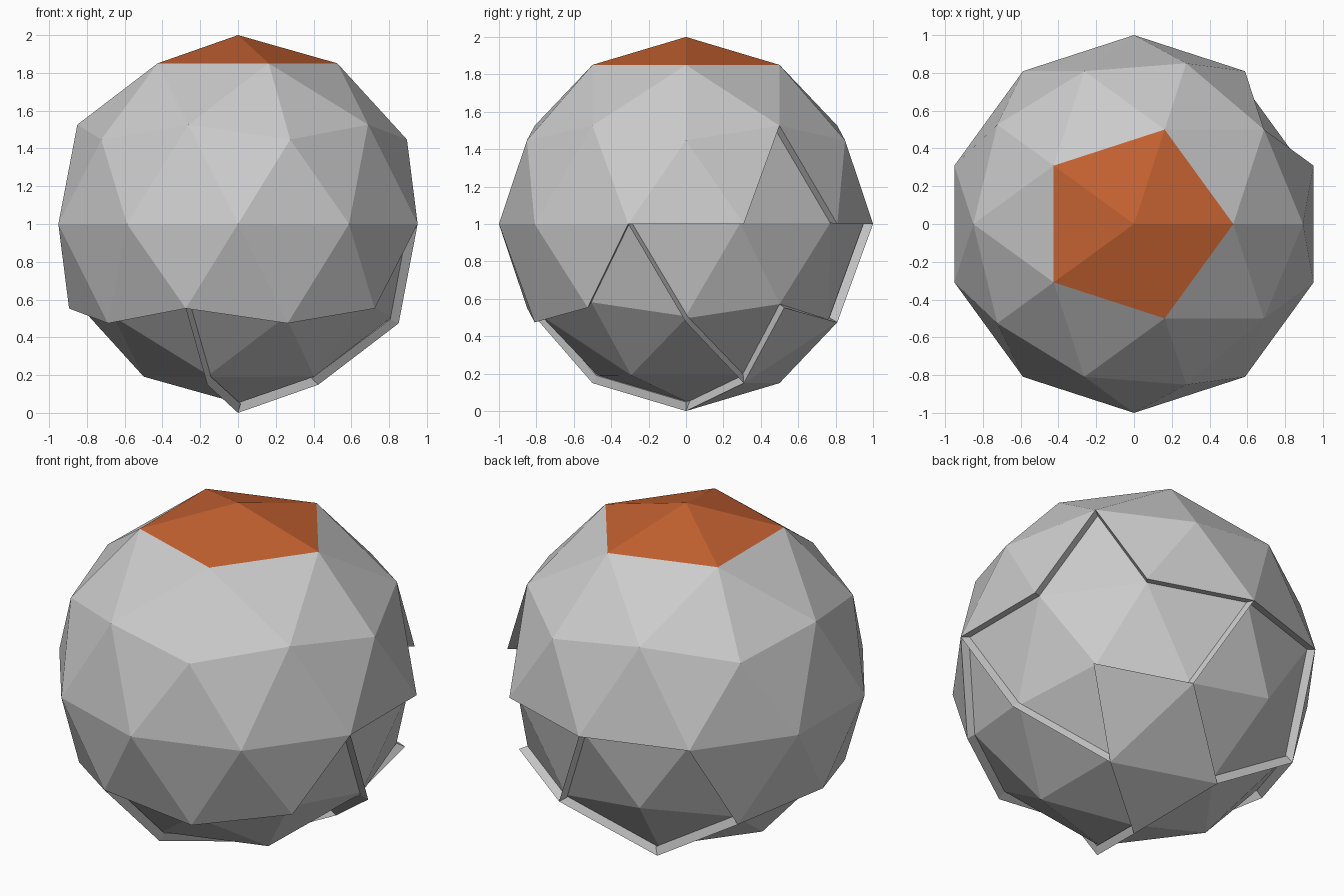
import bpy, bmesh, math
from mathutils import Vector

if "Cube" in bpy.data.objects:
    bpy.data.objects.remove(bpy.data.objects["Cube"])

DEPTH = 0.05
# vertex rings of the faceted ball: radius, height
RING = {'U': (0.8944, 0.4472), 'E': (1.0, 0.0), 'L': (0.8944, -0.4472),
        'M': (0.8507, -0.5257), 'B': (0.5257, -0.8507), 'S': (0.0, -1.0),
        'T': (0.8507, 0.5257)}

def point(name):
    r, z = RING[name[0]]
    a = math.radians(float(name[1:] or 0))
    return Vector((r * math.cos(a), r * math.sin(a), z))

# sunk panels: each triangle named by ring letter and angle
GROUPS = {
    'side_panel': "T36 E18 E54, E18 E54 L36, E54 L36 M72, E54 E90 M72, "
                  "E18 L36 M0, E-18 E18 M0, L36 M0 B36",
    'back_panel': "E90 M72 L108, E90 E126 L108, E126 L108 M144, "
                  "L108 M72 B108, L108 M144 B108",
    'bottom_right_panel': "E-18 L-36 M0, L-36 M0 B-36, M0 B-36 B36, S B-36 B36, "
                          "S B-36 B252, L-36 M288 B-36, M288 B-36 B252, L252 M288 B252",
    'bottom_left_panel': "L252 M216 B252, M216 B252 B180, S B252 B180, L180 M216 B180, "
                         "L180 M144 B180, M144 B180 B108, S B180 B108",
}

ball = bmesh.new()
bmesh.ops.create_icosphere(ball, subdivisions=2, radius=1.0)
ball.faces.ensure_lookup_table()
tris = [([v.co.copy() for v in f.verts], f.calc_center_median()) for f in ball.faces]
ball.free()

def nearest(spec):
    c = sum((point(n) for n in spec.split()), Vector()) / 3
    return min(range(len(tris)), key=lambda i: (tris[i][1] - c).length)

def build(name, ids, sunk=False, color=None):
    bm = bmesh.new()
    for i in ids:
        bm.faces.new([bm.verts.new(co) for co in tris[i][0]])
    bmesh.ops.remove_doubles(bm, verts=bm.verts, dist=0.001)
    bm.normal_update()
    if sunk:
        # push the panel inwards and close the step with rim faces
        edges = [e for e in bm.edges if e.is_boundary]
        old = list(bm.verts)
        home = {v: v.co.copy() for v in old}
        for v, n in [(v, v.normal.copy()) for v in old]:
            v.co -= n * DEPTH
        rim = {}
        for e in edges:
            for v in e.verts:
                if v not in rim:
                    rim[v] = bm.verts.new(home[v])
            lp = e.link_loops[0]
            a, b = lp.vert, lp.link_loop_next.vert
            bm.faces.new((b, a, rim[a], rim[b]))
    mesh = bpy.data.meshes.new(name)
    bm.to_mesh(mesh)
    bm.free()
    ob = bpy.data.objects.new(name, mesh)
    ob.location.z = 1.0
    bpy.context.collection.objects.link(ob)
    if color:
        mat = bpy.data.materials.new(name)
        mat.diffuse_color = color
        mat.use_nodes = True
        mat.node_tree.nodes["Principled BSDF"].inputs["Base Color"].default_value = mat.diffuse_color
        mesh.materials.append(mat)

used = set()
for name, text in GROUPS.items():
    ids = {nearest(s) for s in text.split(',')}
    used |= ids
    build(name, ids, sunk=True)

# coloured cap around the top point, then the remaining outer shell
cap = {i for i, t in enumerate(tris) if any(v.z > 0.99 for v in t[0])}
build('top_cap', cap, color=(0.55, 0.12, 0.03, 1))
build('outer_shell', set(range(len(tris))) - used - cap)
